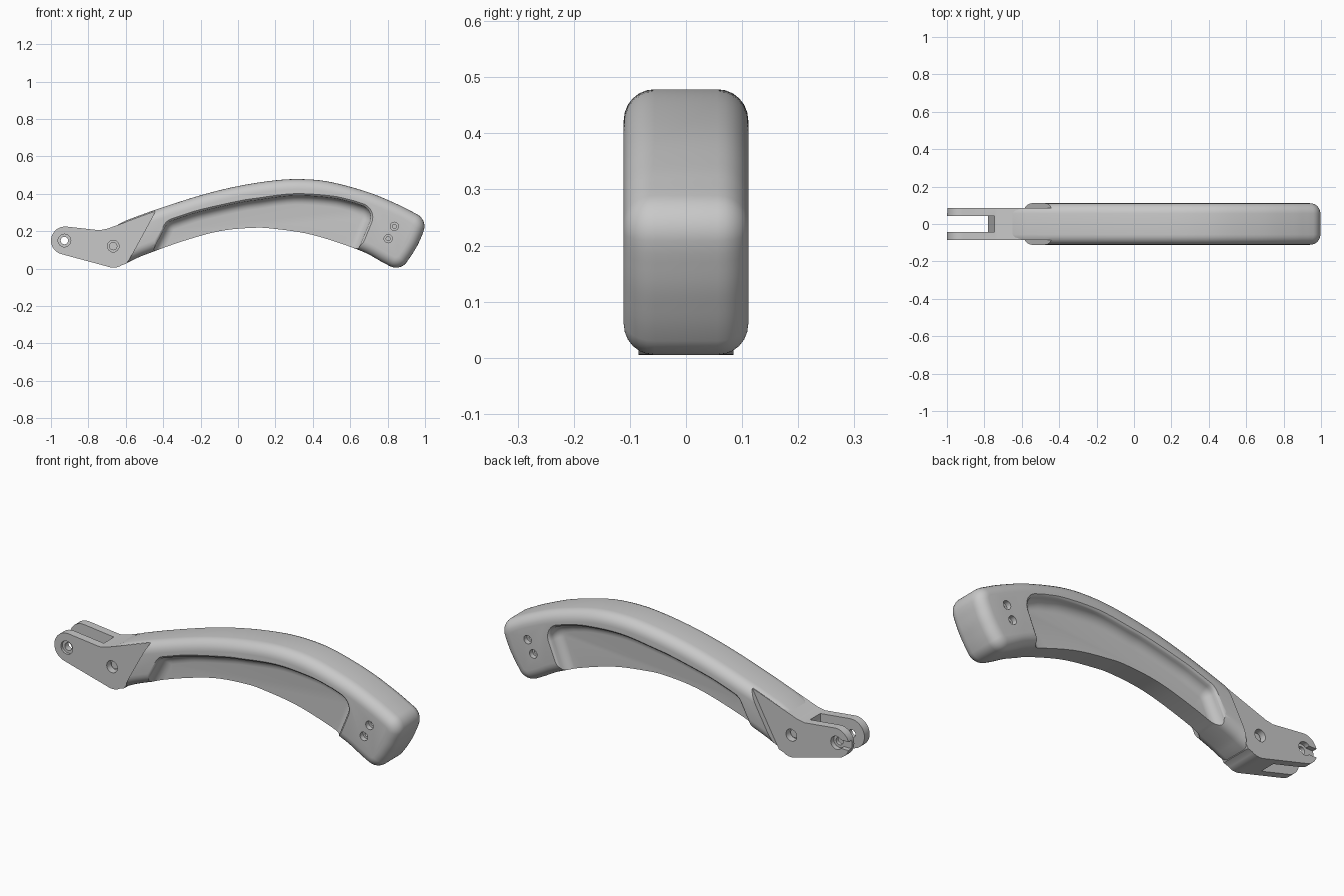
import bpy, bmesh, math
from mathutils import Vector

cube = bpy.data.objects.get("Cube")
if cube:
    bpy.data.objects.remove(cube, do_unlink=True)

TONE = (0.58, 0.58, 0.58, 1)
grey = bpy.data.materials.new("light_grey")
grey.use_nodes = True
grey.diffuse_color = TONE
grey.node_tree.nodes["Principled BSDF"].inputs["Base Color"].default_value = TONE


def smooth_path(pts, steps=5):
    """Catmull-Rom samples through a few points."""
    p = [Vector(q) for q in pts]
    p = [2 * p[0] - p[1]] + p + [2 * p[-1] - p[-2]]
    out = []
    for a, b, c, d in zip(p, p[1:], p[2:], p[3:]):
        for i in range(steps):
            t = i / steps
            out.append(0.5 * (2 * b + (c - a) * t + (2 * a - 5 * b + 4 * c - d) * t * t
                              + (3 * b - a - 3 * c + d) * t ** 3))
    return out + [p[-2]]


def arc(x, z, r, start, end, n=8):
    angles = [math.radians(start + (end - start) * i / n) for i in range(n + 1)]
    return [Vector((x + r * math.cos(a), z + r * math.sin(a))) for a in angles]


def inset(outline, d):
    """Move a clockwise outline inwards by d."""
    out = []
    for i, p in enumerate(outline):
        e1 = (p - outline[i - 1]).normalized()
        e2 = (outline[(i + 1) % len(outline)] - p).normalized()
        n1, n2 = Vector((e1.y, -e1.x)), Vector((e2.y, -e2.x))
        out.append(p + (n1 + n2) * (d / (1 + n1.dot(n2))))
    return out


def layered(name, outline, layers):
    """Solid made of the outline repeated at each (inset, y) layer."""
    bm = bmesh.new()
    rings = [[bm.verts.new((p[0], y, p[1])) for p in (inset(outline, d) if d else outline)]
             for d, y in layers]
    for low, high in zip(rings, rings[1:]):
        for i in range(len(low)):
            bm.faces.new((low[i - 1], low[i], high[i], high[i - 1]))
    bm.faces.new(reversed(rings[0]))
    bm.faces.new(rings[-1])
    bm.normal_update()
    if bm.calc_volume(signed=True) < 0:
        bmesh.ops.reverse_faces(bm, faces=bm.faces[:])
    bm.normal_update()
    mesh = bpy.data.meshes.new(name)
    bm.to_mesh(mesh)
    bm.free()
    mesh.materials.append(grey)
    obj = bpy.data.objects.new(name, mesh)
    bpy.context.collection.objects.link(obj)
    return obj


def prism(name, outline, y0, y1):
    return layered(name, outline, [(0, y0), (0, y1)])


def activate(obj):
    bpy.ops.object.select_all(action="DESELECT")
    obj.select_set(True)
    bpy.context.view_layer.objects.active = obj


def volume(obj):
    bm = bmesh.new()
    bm.from_object(obj, bpy.context.evaluated_depsgraph_get())
    size = bm.calc_volume()
    bm.free()
    return size


def cut(obj, cutter):
    """Subtract the cutter, taking the first solver that gives a sound solid."""
    cutter.hide_render = True
    before = volume(obj)
    mod = obj.modifiers.new("cut", "BOOLEAN")
    mod.operation, mod.object = "DIFFERENCE", cutter
    activate(obj)
    for solver in ("EXACT", "MANIFOLD", "FLOAT"):
        mod.solver = solver
        if 0.6 * before < volume(obj) < 0.99999 * before:
            bpy.ops.object.modifier_apply(modifier=mod.name)
            break
    else:
        obj.modifiers.remove(mod)
    bpy.data.objects.remove(cutter, do_unlink=True)


def drill(obj, x, z, r, y0, y1):
    cut(obj, prism("drill", arc(x, z, r, 0, 345, 23), y0, y1))


def quarter(r, n=6):
    """Inset and drop of a rounded edge."""
    steps = [math.pi / 2 * i / n for i in range(n + 1)]
    return [(r * (1 - math.cos(a)), r * math.sin(a)) for a in steps]


# Arched grip with rounded edges
top = smooth_path([(-0.6, 0.257), (-0.44, 0.315), (-0.2, 0.392), (0, 0.441), (0.2, 0.472),
                   (0.35, 0.478), (0.5, 0.462), (0.7, 0.407), (0.85, 0.345), (0.93, 0.305)])
end = smooth_path([(0.987, 0.185), (0.96, 0.125), (0.925, 0.067)], 4)
under = smooth_path([(0.78, 0.03), (0.65, 0.098), (0.4, 0.18), (0.2, 0.212), (0.08, 0.218),
                     (-0.1, 0.2), (-0.3, 0.145), (-0.5, 0.073), (-0.57, 0.042)])
outline = (arc(-0.645, 0.16, 0.065, 199.65, 118) + top + arc(0.925, 0.226, 0.072, 62, -14) + end
           + arc(0.845, 0.075, 0.07, -40, -115) + under
           + arc(-0.62, 0.09, 0.065, -66, -160.35))
edge = [(d, 0.056 + h) for d, h in quarter(0.055)]
grip = layered("grip", outline, [(d, -y) for d, y in reversed(edge)] + edge)

# Recess outline, open at the underside
rim = smooth_path([(-0.3, 0.274), (-0.2, 0.305), (0, 0.35), (0.1, 0.366), (0.3, 0.39),
                   (0.5, 0.378), (0.62, 0.352)])
recess_outline = (arc(-0.33, 0.195, 0.065, 152, 108) + rim
                  + arc(0.645, 0.275, 0.065, 65, -22)
                  + [Vector((0.54, -0.15)), Vector((-0.547, -0.075))])
recess_layers = ([(-0.012, 0.2), (-0.012, 0.112), (-0.004, 0.106)]
                 + [(d, 0.1 - h) for d, h in quarter(0.048)])

for side in (-1, 1):
    # Shoulder where the mounting plate lies flush against the grip
    cut(grip, prism("shoulder", [(-0.41, 0.364), (-0.625, -0.03), (-0.9, -0.03), (-0.9, 0.364)],
                    side * 0.083, side * 0.2))
    cut(grip, layered("recess", recess_outline, [(d, side * y) for d, y in recess_layers]))
    # Stepped screw holes in the end block
    for x, z in ((0.836, 0.226), (0.803, 0.16)):
        drill(grip, x, z, 0.022, side * 0.085, side * 0.2)
        drill(grip, x, z, 0.011, side * 0.05, side * 0.2)

# Forked mounting bracket
plate = (arc(-0.925, 0.15, 0.075, 85, 255, 16) + arc(-0.665, 0.085, 0.08, 256, 305)
         + [(-0.596, 0.027), (-0.44, 0.306), (-0.70, 0.213), (-0.74, 0.205)])
bracket = prism("mounting_bracket", plate, -0.085, 0.085)
cut(bracket, prism("fork_slot", [(-1.2, -0.1), (-0.78, -0.1), (-0.78, 0.1), (-0.745, 0.17),
                                 (-0.745, 0.4), (-1.2, 0.4)], -0.042, 0.042))

# Pin hole, counterbores and the open pin slot on the rear prong
drill(bracket, -0.928, 0.15, 0.02, -0.2, 0.2)
drill(bracket, -0.928, 0.15, 0.034, -0.2, -0.072)
drill(bracket, -0.928, 0.15, 0.034, 0.06, 0.2)
cut(bracket, prism("pin_slot", [(-1.1, 0.128), (-0.928, 0.128), (-0.928, 0.172), (-1.1, 0.172)],
                   0.06, 0.2))

# Pivot holes through the bracket sides, with pin ends seated in them
for side, name in ((-1, "front_pivot_pin"), (1, "rear_pivot_pin")):
    for obj in (bracket, grip):
        drill(obj, -0.667, 0.12, 0.031, side * 0.05, side * 0.2)
    prism(name, arc(-0.667, 0.12, 0.022, 0, 345, 23), side * 0.045, side * 0.06)

for obj in list(bpy.context.collection.objects):
    if obj.type == "MESH":
        activate(obj)
        bpy.ops.object.shade_smooth_by_angle(angle=math.radians(32))
